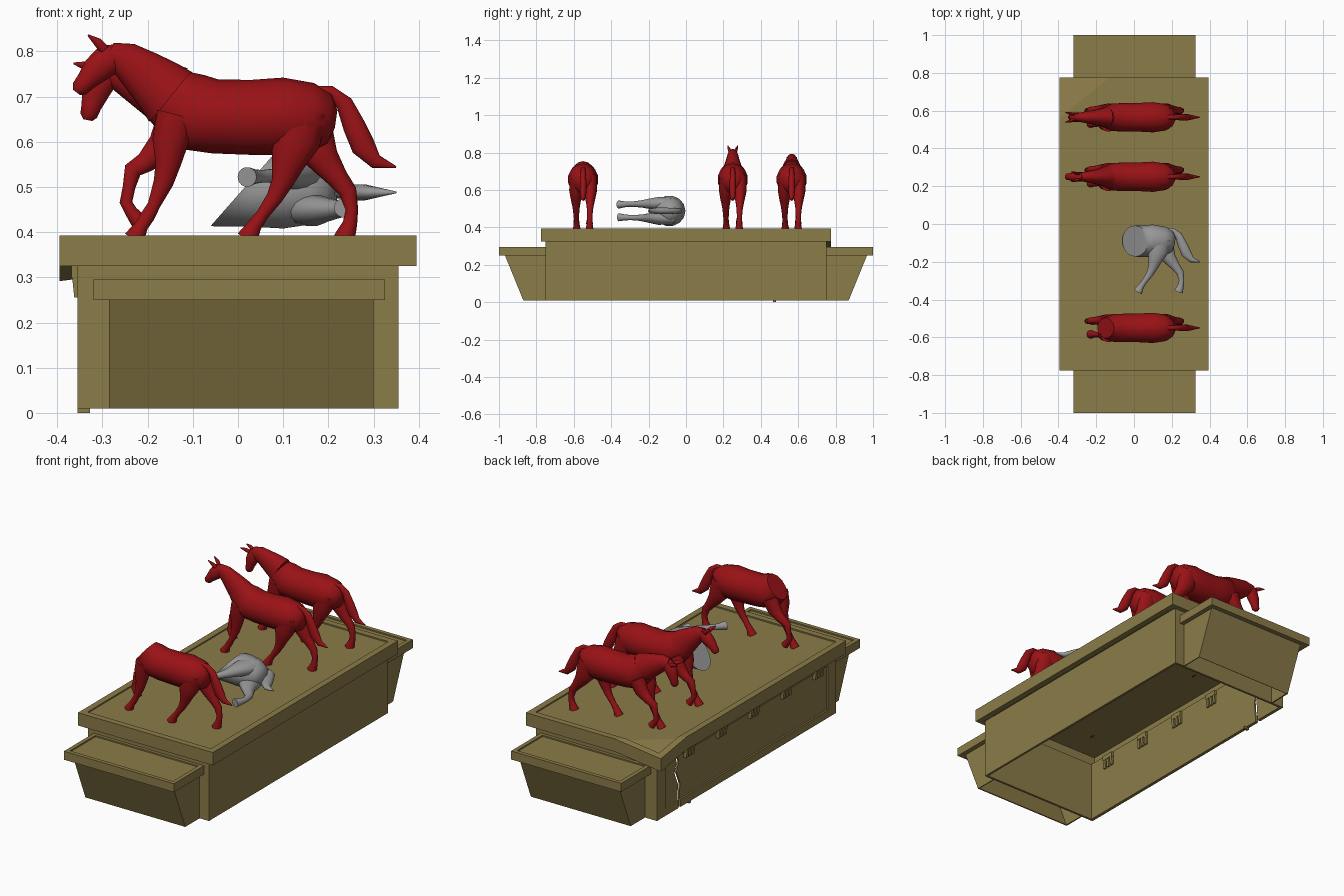
import bpy, bmesh, math
from mathutils import Vector, Matrix

cube = bpy.data.objects.get("Cube")
if cube:
    bpy.data.objects.remove(cube, do_unlink=True)


def material(name, rgb):
    m = bpy.data.materials.new(name)
    m.use_nodes = True
    m.diffuse_color = (*rgb, 1)
    m.node_tree.nodes["Principled BSDF"].inputs["Base Color"].default_value = (*rgb, 1)
    return m


OLIVE = material("olive stone", (0.26, 0.2, 0.065))
RED = material("deep red", (0.32, 0.006, 0.008))
GREY = material("mid grey", (0.31, 0.31, 0.31))
smooth_parts = []


def finish(name, bm, mat, smooth=False):
    bmesh.ops.recalc_face_normals(bm, faces=bm.faces)
    me = bpy.data.meshes.new(name)
    bm.to_mesh(me)
    bm.free()
    me.materials.append(mat)
    ob = bpy.data.objects.new(name, me)
    bpy.context.collection.objects.link(ob)
    if smooth:
        smooth_parts.append(ob)
    return ob


def box_bm(lo, hi):
    bm = bmesh.new()
    bmesh.ops.create_cube(bm, size=1)
    lo, hi = Vector(lo), Vector(hi)
    for v in bm.verts:
        v.co = Vector([(lo[i] + hi[i]) / 2 + v.co[i] * (hi[i] - lo[i]) for i in range(3)])
    return bm


def box(name, lo, hi):
    return finish(name, box_bm(lo, hi), OLIVE)


def tray_bm(lo, hi, lip, skirt):
    """Slab with a sunken top and a hollow underside."""
    bm = box_bm(lo, hi)
    bm.normal_update()
    top = max(bm.faces, key=lambda f: f.normal.z)
    bottom = min(bm.faces, key=lambda f: f.normal.z)
    for face, width, z in ((top, lip, hi[2] - 0.007), (bottom, skirt, hi[2] - 0.014)):
        bmesh.ops.inset_region(bm, faces=[face], thickness=width)
        lowered = bmesh.ops.extrude_discrete_faces(bm, faces=[face])["faces"][0]
        for v in lowered.verts:
            v.co.z = z
    return bm


# Plinth top with its sagging broken corner
slab = tray_bm((-0.395, -0.775, 0.325), (0.395, 0.775, 0.393), 0.047, 0.045)
a, b = Vector((-0.13, 0.775, 0)), Vector((-0.395, 0.56, 0))
out = Vector((-(a - b).y, (a - b).x, 0)).normalized()
bmesh.ops.bisect_plane(slab, geom=slab.verts[:] + slab.edges[:] + slab.faces[:],
                       plane_co=a, plane_no=out)
for v in slab.verts:
    depth = (v.co - a).dot(out)
    if depth > 0.001:
        v.co.z -= 0.2 * depth
finish("plinth_top", slab, OLIVE)

# Plinth walls, open underneath
box("wall_plain_side", (0.343, -0.75, 0.01), (0.355, 0.75, 0.33))
for s, label in ((-1, "front"), (1, "back")):
    box("wall_" + label, (-0.355, s * 0.744 - 0.006, 0.01), (0.355, s * 0.744 + 0.006, 0.33))

# Framed side with its recessed panel, split by a jagged crack
framed = [
    box("side_panel", (-0.346, -0.7, 0.04), (-0.338, 0.7, 0.3)),
    box("side_frame_top", (-0.355, -0.75, 0.285), (-0.338, 0.75, 0.33)),
    box("side_frame_bottom", (-0.355, -0.75, 0.01), (-0.338, 0.75, 0.05)),
    box("side_frame_left", (-0.355, -0.75, 0.05), (-0.338, -0.68, 0.285)),
    box("side_frame_right", (-0.355, 0.68, 0.05), (-0.338, 0.75, 0.285)),
]
crack = bmesh.new()
jag = [(0.58, 0.31), (0.555, 0.25), (0.575, 0.2), (0.545, 0.13), (0.555, 0.0)]
outline = jag + [(y + 0.016, z) for y, z in reversed(jag)]
face = crack.faces.new([crack.verts.new((-0.4, y, z)) for y, z in outline])
ext = bmesh.ops.extrude_face_region(crack, geom=[face])["geom"]
bmesh.ops.translate(crack, vec=(0.09, 0, 0),
                    verts=[g for g in ext if isinstance(g, bmesh.types.BMVert)])
cutter = finish("crack_cutter", crack, OLIVE)
cutter.hide_render = True
cutter.hide_viewport = True
for ob in framed[:3]:
    mod = ob.modifiers.new("crack", "BOOLEAN")
    mod.operation = "DIFFERENCE"
    mod.object = cutter
box("loose_chip", (-0.355, 0.465, 0.0), (-0.328, 0.48, 0.012))

# Three-pronged brackets through the framed side
for i in range(5):
    y = -0.6 + 0.27 * i
    box(f"bracket_bar_{i}", (-0.368, y - 0.035, 0.3), (-0.325, y + 0.035, 0.325))
    for k in (-1, 0, 1):
        prong = box_bm((-0.368, y + k * 0.026 - 0.008, 0.255),
                       (-0.325, y + k * 0.026 + 0.008, 0.31))
        for v in prong.verts:
            if v.co.z < 0.28:
                v.co.x = -0.345 + (v.co.x + 0.345) * 0.75
        finish(f"bracket_prong_{i}_{k + 1}", prong, OLIVE)

# Tapered end troughs with overhanging ledges
for s, label in ((-1, "front"), (1, "back")):
    ys = sorted((s * 0.745, s * 1.0))
    finish(label + "_ledge", tray_bm((-0.32, ys[0], 0.25), (0.325, ys[1], 0.295), 0.03, 0.036), OLIVE)
    trough = box_bm((-0.285, min(s * 0.74, s * 0.97), 0.01), (0.3, max(s * 0.74, s * 0.97), 0.255))
    for v in trough.verts:
        if v.co.z < 0.1 and abs(v.co.y) > 0.9:
            v.co.y = s * 0.87
    trough.normal_update()
    bmesh.ops.delete(trough, geom=[f for f in trough.faces if abs(f.normal.z) > 0.9], context="FACES")
    shell = finish(label + "_trough", trough, OLIVE)
    shell.modifiers.new("thickness", "SOLIDIFY").thickness = 0.008


# Horse sections: x, z, radius in the side plane, sideways radius
TORSO = [(.217, .65, .02, .02), (.203, .652, .055, .048), (.165, .654, .076, .072),
         (.1, .656, .086, .082), (.03, .654, .083, .078), (-.05, .656, .082, .077),
         (-.11, .667, .088, .075), (-.15, .7, .07, .054)]
NECK = [(-.147, .698, .073, .056), (-.175, .724, .064, .046), (-.21, .752, .053, .037),
        (-.25, .782, .04, .029), (-.285, .797, .024, .022)]
HEAD = [(-.258, .803, .016, .014), (-.284, .784, .036, .026), (-.315, .758, .031, .025),
        (-.338, .732, .022, .019), (-.351, .717, .019, .018), (-.357, .709, .01, .01)]
EAR = [(-.295, .803, .011, .009), (-.31, .82, .01, .008), (-.332, .836, .002, .002)]
TAIL = [(.17, .712, .012, .012), (.205, .712, .012, .012), (.235, .685, .019, .015),
        (.257, .635, .025, .018), (.277, .59, .027, .018), (.305, .556, .016, .012),
        (.35, .544, .002, .002)]
LEGS = {
    "fore_leg_planted": (-1, [(-.135, .66, .045, .035), (-.15, .6, .04, .031), (-.155, .55, .028, .023),
                              (-.165, .51, .022, .018), (-.186, .46, .014, .013), (-.2, .435, .016, .015),
                              (-.213, .415, .015, .016), (-.23, .385, .023, .022)]),
    "fore_leg_raised": (1, [(-.135, .65, .045, .033), (-.165, .59, .036, .028), (-.205, .554, .023, .02),
                            (-.233, .537, .02, .018), (-.241, .5, .014, .013), (-.248, .466, .014, .014),
                            (-.237, .446, .014, .014), (-.218, .422, .019, .018)]),
    "hind_leg_forward": (-1, [(.14, .67, .06, .033), (.127, .6, .054, .036), (.11, .55, .036, .028),
                              (.098, .51, .024, .02), (.08, .475, .018, .016), (.055, .44, .014, .014),
                              (.037, .415, .016, .016), (.02, .385, .024, .022)]),
    "hind_leg_back": (1, [(.145, .67, .055, .033), (.165, .6, .05, .036), (.19, .56, .035, .028),
                          (.22, .52, .024, .02), (.243, .49, .02, .016), (.252, .45, .014, .014),
                          (.248, .42, .016, .016), (.235, .385, .024, .022)]),
}


def loft(sections, y0=0.0, y1=0.0, sides=14):
    """Skin elliptical rings that follow a path in the side plane."""
    bm = bmesh.new()
    rings = []
    last = len(sections) - 1
    for i, (x, z, ra, rb) in enumerate(sections):
        p, q = sections[max(i - 1, 0)], sections[min(i + 1, last)]
        t = Vector((q[0] - p[0], 0, q[1] - p[1])).normalized()
        n = Vector((-t.z, 0, t.x))
        centre = Vector((x, y0 + (y1 - y0) * i / last, z))
        rings.append([bm.verts.new(centre + n * ra * math.cos(w) + Vector((0, rb * math.sin(w), 0)))
                      for w in (2 * math.pi * k / sides for k in range(sides))])
    for r0, r1 in zip(rings, rings[1:]):
        for k in range(sides):
            m = (k + 1) % sides
            bm.faces.new((r0[k], r0[m], r1[m], r1[k]))
    bm.faces.new(rings[0])
    bm.faces.new(rings[-1])
    return bm


def pivot(x, z, degrees):
    """Nod about a sideways axis, positive lowers the muzzle."""
    at = Vector((x, 0, z))
    return Matrix.Translation(at) @ Matrix.Rotation(math.radians(-degrees), 4, "Y") @ Matrix.Translation(-at)


def horse(name, place, mat, nod=None, forelegs=True, cut=None):
    def add(part, bm, extra=Matrix()):
        bm.transform(place @ extra)
        return finish(f"{name}_{part}", bm, mat, True)

    torso = loft(TORSO)
    if cut:
        bmesh.ops.recalc_face_normals(torso, faces=torso.faces)
        res = bmesh.ops.bisect_plane(torso, geom=torso.verts[:] + torso.edges[:] + torso.faces[:],
                                     plane_co=cut[0], plane_no=cut[1], clear_outer=True)
        bmesh.ops.edgeloop_fill(torso, edges=[e for e in res["geom_cut"]
                                              if isinstance(e, bmesh.types.BMEdge)])
    add("body", torso)
    add("tail", loft(TAIL))
    for part, (side, sections) in LEGS.items():
        if forelegs or part.startswith("hind"):
            add(part, loft(sections, side * 0.04, side * 0.034))
    if nod is not None:
        neck_pose = pivot(-0.15, 0.7, nod)
        head_pose = neck_pose @ pivot(-0.27, 0.79, nod * 0.8)
        add("neck", loft(NECK), neck_pose)
        add("head", loft(HEAD), head_pose)
        for side, label in ((-1, "right"), (1, "left")):
            add("ear_" + label, loft(EAR, side * 0.014, side * 0.026, 8), head_pose)


# Standing horses: one headless, one upright, one with lowered head
horse("headless_horse", Matrix.Translation((0, -0.55, 0)), RED)
horse("upright_horse", Matrix.Translation((0, 0.25, 0)), RED, nod=0)
horse("nodding_horse", Matrix.Translation((0, 0.565, 0)), RED, nod=14)

# Fallen hindquarters lying on one side
lying = Matrix.Translation((0, -0.745, 0.488)) @ Matrix.Rotation(math.radians(-90), 4, "X")
horse("fallen_half", lying, GREY, forelegs=False,
      cut=(Vector((0.005, 0, 0.65)), Vector((-0.75, -0.66, 0))))

# Smooth shading with crisp cut edges
bpy.ops.object.select_all(action="DESELECT")
for ob in smooth_parts:
    ob.select_set(True)
bpy.context.view_layer.objects.active = smooth_parts[0]
bpy.ops.object.shade_smooth_by_angle(angle=math.radians(50))
